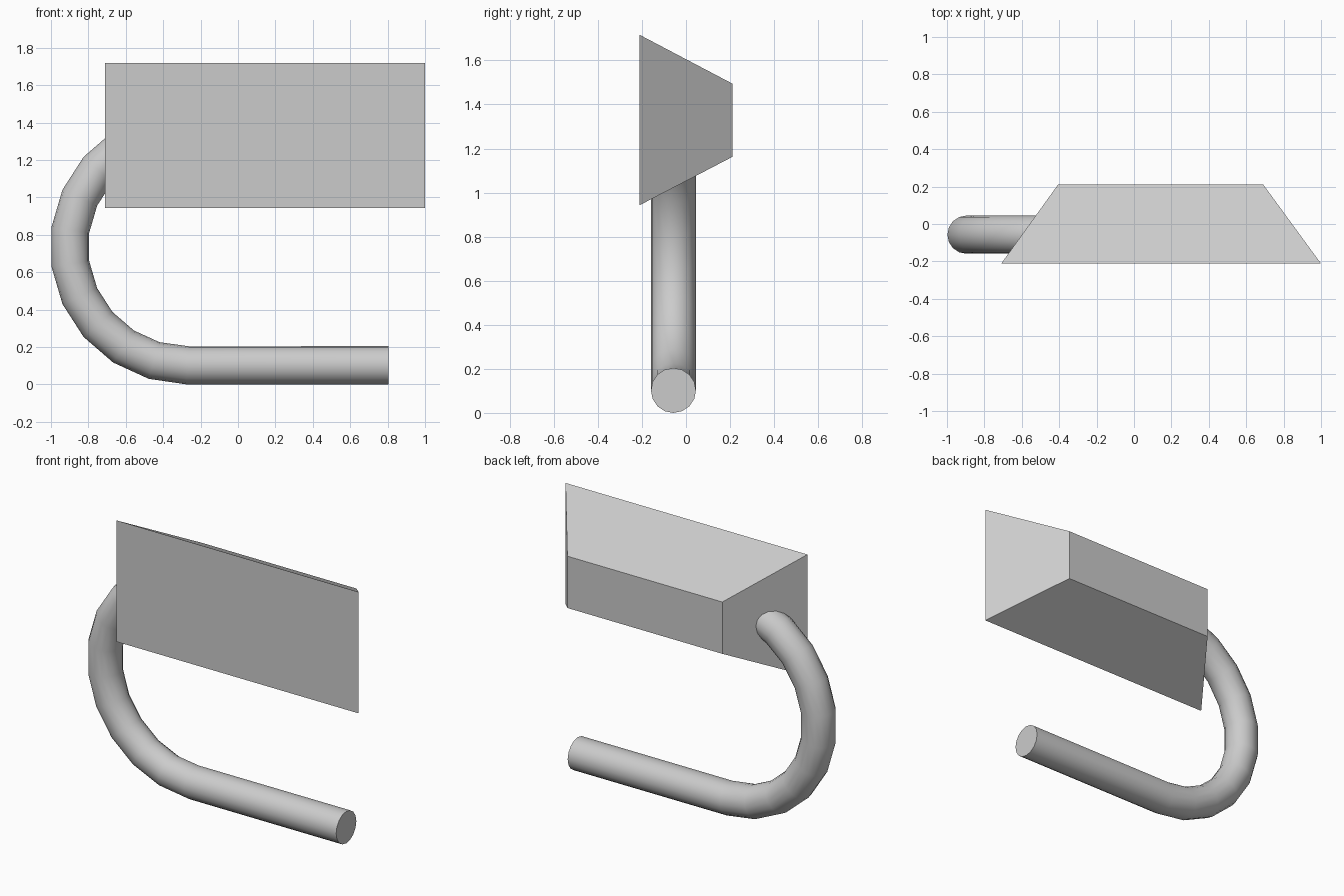
import bpy, bmesh
from math import pi, sin, cos, radians

if "Cube" in bpy.data.objects:
    bpy.data.objects.remove(bpy.data.objects["Cube"])

# Tapered head: a cube whose rear face is smaller than the front
front = (-0.71, 1.0, 0.942, 1.717)
back = (-0.405, 0.69, 1.163, 1.494)
bm = bmesh.new()
bmesh.ops.create_cube(bm, size=2)
for v in bm.verts:
    x0, x1, z0, z1 = front if v.co.y < 0 else back
    v.co = (x0 if v.co.x < 0 else x1, 0.212 * v.co.y, z0 if v.co.z < 0 else z1)
mesh = bpy.data.meshes.new("tapered_head")
bm.to_mesh(mesh)
bm.free()
bpy.context.collection.objects.link(bpy.data.objects.new("tapered_head", mesh))

# Bent handle: straight grip, then a half circle of 11 segments into the head
cx, cz, bend, r = -0.27, 0.735, 0.633, 0.102
path = [(0.805, cz - bend)]
for i in range(12):
    a = pi * i / 11
    path.append((cx - bend * sin(a), cz - bend * cos(a)))

curve = bpy.data.curves.new("bent_handle", 'CURVE')
curve.dimensions = '3D'
curve.bevel_depth = r
curve.bevel_resolution = 6
curve.use_fill_caps = True
spline = curve.splines.new('POLY')
spline.points.add(len(path) - 1)
for p, (x, z) in zip(spline.points, path):
    p.co = (x, -0.057, z, 1)
handle = bpy.data.objects.new("bent_handle", curve)
bpy.context.collection.objects.link(handle)
bpy.context.view_layer.objects.active = handle
handle.select_set(True)
bpy.ops.object.convert(target='MESH')

# Merge the cap seams and shade the tube smooth
handle = bpy.context.view_layer.objects.active
bm = bmesh.new()
bm.from_mesh(handle.data)
bmesh.ops.remove_doubles(bm, verts=bm.verts, dist=0.0005)
bmesh.ops.recalc_face_normals(bm, faces=bm.faces)
bm.to_mesh(handle.data)
bm.free()
bpy.ops.object.shade_smooth_by_angle(angle=radians(30))
